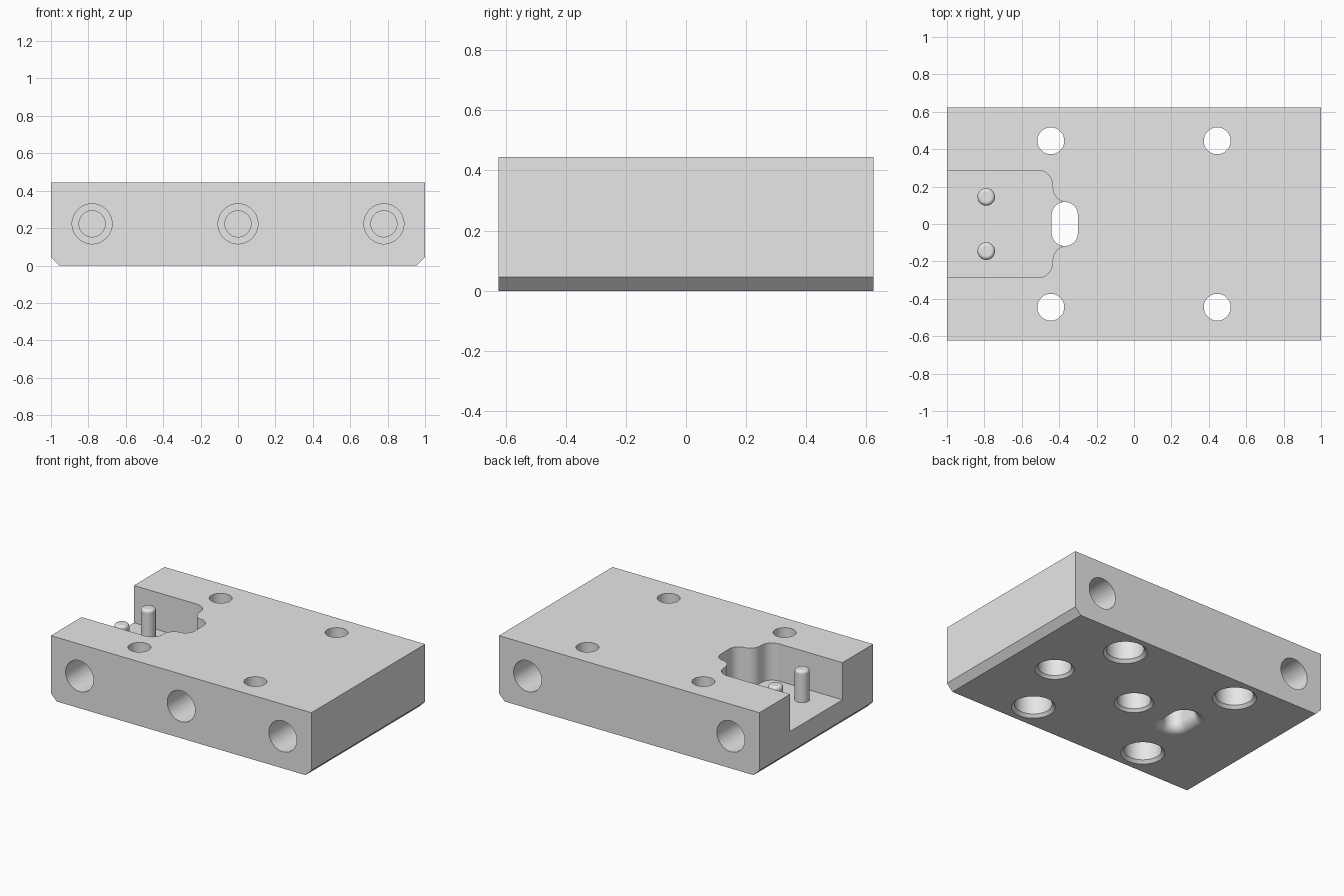
import bpy, bmesh, math
from mathutils import Matrix

if "Cube" in bpy.data.objects:
    bpy.data.objects.remove(bpy.data.objects["Cube"])

H = 0.445            # block height
HX, HY = 1.0, 0.623  # half length, half width
FLOOR = 0.187        # pocket floor height

metal = bpy.data.materials.new("light_grey_metal")
metal.diffuse_color = (0.8, 0.8, 0.8, 1)
metal.use_nodes = True
metal.node_tree.nodes["Principled BSDF"].inputs["Base Color"].default_value = metal.diffuse_color


def make_object(name, bm):
    bmesh.ops.recalc_face_normals(bm, faces=bm.faces)
    me = bpy.data.meshes.new(name)
    bm.to_mesh(me)
    bm.free()
    me.materials.append(metal)
    ob = bpy.data.objects.new(name, me)
    bpy.context.collection.objects.link(ob)
    return ob


def prism(name, outline, vec):
    """Extrude a closed 3D outline along a vector."""
    bm = bmesh.new()
    face = bm.faces.new([bm.verts.new(p) for p in outline])
    ext = bmesh.ops.extrude_face_region(bm, geom=[face])
    bmesh.ops.translate(bm, vec=vec,
                        verts=[g for g in ext["geom"] if isinstance(g, bmesh.types.BMVert)])
    return make_object(name, bm)


def loft(name, profile, matrix, half=0.0, n=40):
    """Stack round (or slot-shaped, if half > 0) rings given as (radius, height)."""
    bm = bmesh.new()
    rings = []
    for r, z in profile:
        ring = []
        for i in range(n):
            a = 2 * math.pi * (i + 0.5) / n
            y = r * math.sin(a) + math.copysign(half, math.sin(a))
            ring.append(bm.verts.new((r * math.cos(a), y, z)))
        rings.append(ring)
    for lo, hi in zip(rings, rings[1:]):
        for i in range(n):
            j = (i + 1) % n
            bm.faces.new((lo[i], lo[j], hi[j], hi[i]))
    bm.faces.new(rings[0][::-1])
    bm.faces.new(rings[-1])
    bm.transform(matrix)
    return make_object(name, bm)


def arc(cx, cy, r, a0, a1, n=10):
    return [(cx + r * math.cos(math.radians(a0 + (a1 - a0) * i / n)),
             cy + r * math.sin(math.radians(a0 + (a1 - a0) * i / n))) for i in range(n + 1)]


# Block with chamfered lower end edges
c = 0.045
section = [(-HX + c, 0), (HX - c, 0), (HX, c), (HX, H), (-HX, H), (-HX, c)]
block = prism("block", [(x, -HY, z) for x, z in section], (0, 2 * HY, 0))

cutters = []

# Open pocket with wavy inner end
side = [(-1.2, 0.287)] + arc(-0.515, 0.207, 0.08, 90, 0) + arc(-0.355, 0.195, 0.08, 180, 265)
outline = side + [(x, -y) for x, y in reversed(side)]
cutters.append(prism("pocket_cutter", [(x, y, FLOOR) for x, y in outline], (0, 0, 0.5)))

# Slot through the pocket end, flared smoothly at the bottom
R, r0 = 0.06, 0.07
flare = [(r0 + R, -0.03)]
for i in range(9):
    t = math.radians(90 * i / 8)
    flare.append((r0 + R - R * math.sin(t), R - R * math.cos(t)))
flare.append((r0, 0.6))
cutters.append(loft("slot_cutter", flare, Matrix.Translation((-0.37, 0, 0)), half=0.048))

# Corner bolt holes, counterbored from below
bolt = [(0.137, -0.03), (0.137, 0), (0.118, 0.02), (0.118, 0.2), (0.072, 0.2), (0.072, 0.6)]
for sx in (-1, 1):
    for sy in (-1, 1):
        cutters.append(loft("bolt_cutter", bolt,
                            Matrix.Translation((sx * 0.445, sy * 0.445, 0))))

# Blind holes on the bottom centre line
blind = [(0.122, -0.03), (0.122, 0), (0.105, 0.018), (0.105, 0.2)]
for x in (0, 0.645):
    cutters.append(loft("blind_cutter", blind, Matrix.Translation((x, 0, 0))))

# Stepped side ports: three in front, two behind
port = [(0.107, -0.05), (0.107, 0.25), (0.07, 0.25), (0.07, 0.32)]
for x, s in ((-0.78, -1), (0, -1), (0.78, -1), (-0.78, 1), (0.78, 1)):
    m = Matrix.Translation((x, s * HY, 0.223)) @ Matrix.Rotation(s * math.pi / 2, 4, 'X')
    cutters.append(loft("port_cutter", port, m))

# Cut everything out of the block
bpy.context.view_layer.objects.active = block
for cut in cutters:
    mod = block.modifiers.new("cut", 'BOOLEAN')
    mod.operation = 'DIFFERENCE'
    mod.solver = 'EXACT'
    mod.object = cut
    bpy.ops.object.modifier_apply(modifier=mod.name)
    bpy.data.objects.remove(cut)

# Locating pins with rounded tops
pr, top = 0.047, 0.405
pin = [(pr, FLOOR - 0.02)]
for i in range(6):
    t = math.radians(90 * i / 5)
    pin.append((pr - 0.02 + 0.02 * math.cos(t), top - 0.02 + 0.02 * math.sin(t)))
parts = [block]
for s, label in ((-1, "front"), (1, "back")):
    parts.append(loft("pin_" + label, pin, Matrix.Translation((-0.79, s * 0.145, 0)), n=32))

# Smooth round walls, keep flats flat
for ob in parts:
    bpy.ops.object.select_all(action='DESELECT')
    ob.select_set(True)
    bpy.context.view_layer.objects.active = ob
    bpy.ops.object.shade_smooth_by_angle(angle=math.radians(30))
    wn = ob.modifiers.new("weighted_normals", 'WEIGHTED_NORMAL')
    wn.keep_sharp = True
